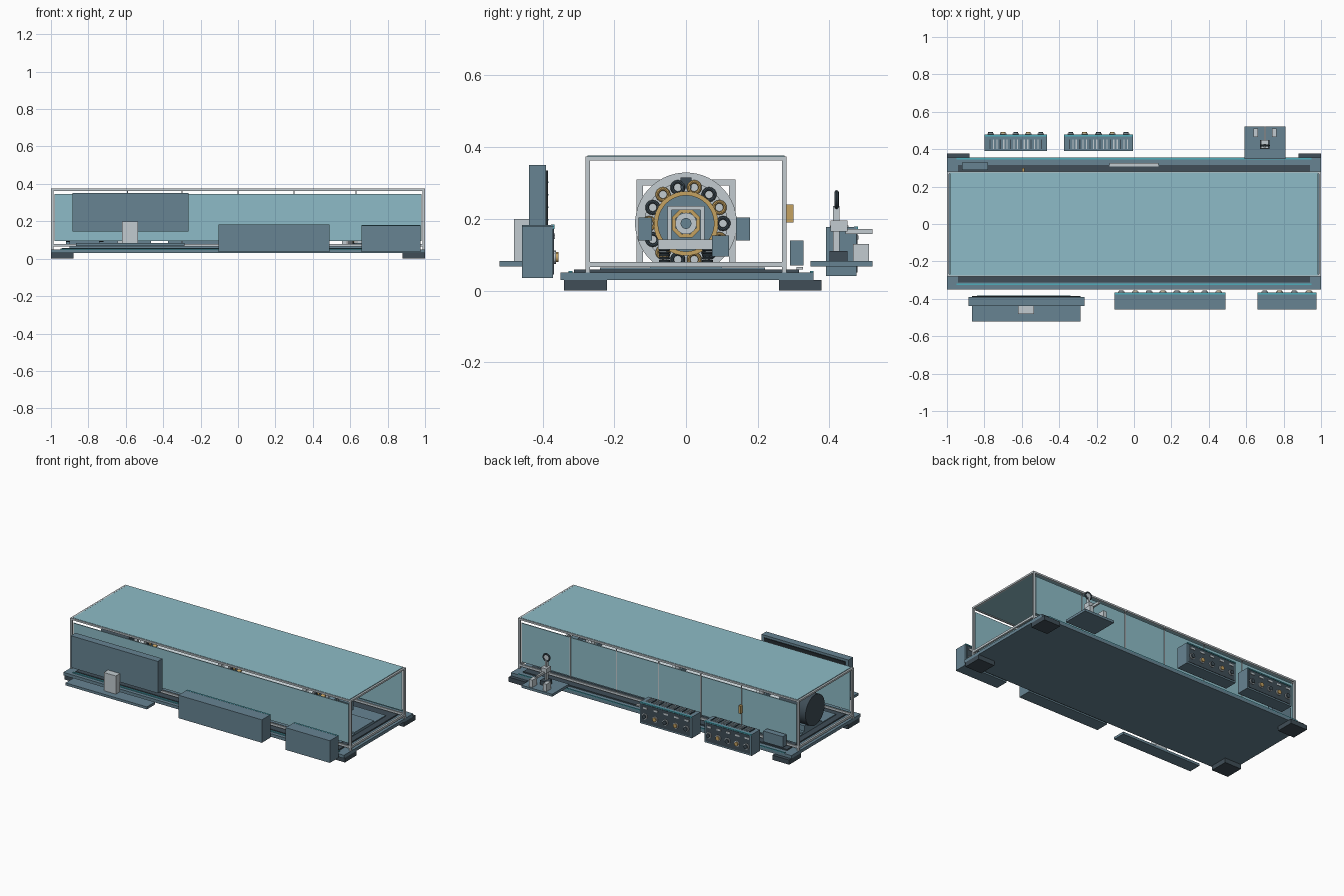
import bpy, math
from mathutils import Matrix, Vector

if "Cube" in bpy.data.objects:
    bpy.data.objects.remove(bpy.data.objects["Cube"])


def material(name, rgb):
    m = bpy.data.materials.new(name)
    m.diffuse_color = (*rgb, 1)
    m.use_nodes = True
    m.node_tree.nodes["Principled BSDF"].inputs["Base Color"].default_value = m.diffuse_color
    return m


STEEL = material("steel blue", (0.135, 0.23, 0.29))
GLASS = material("pale teal", (0.27, 0.50, 0.57))
LIGHT = material("light grey", (0.54, 0.60, 0.63))
DARK = material("dark slate", (0.05, 0.075, 0.095))
BRASS = material("brass", (0.56, 0.36, 0.12))
CYAN = material("cyan", (0.08, 0.42, 0.50))
BLACK = material("near black", (0.018, 0.025, 0.03))


def box(name, x, y, z, mat):
    """Box given by its (min, max) on each axis."""
    bpy.ops.mesh.primitive_cube_add(size=1)
    o = bpy.context.object
    o.name = name
    r = (x, y, z)
    o.data.transform(Matrix.Translation([(a + b) / 2 for a, b in r])
                     @ Matrix.Diagonal([b - a for a, b in r] + [1]))
    o.data.materials.append(mat)
    return o


def turn(o, name, axis, pos, mat):
    o.name = name
    q = Vector((0, 0, 1)).rotation_difference(Vector(axis))
    o.data.transform(Matrix.Translation(pos) @ q.to_matrix().to_4x4())
    o.data.materials.append(mat)
    bpy.ops.object.shade_smooth_by_angle()
    return o


def cyl(name, pos, r, depth, axis, mat, n=32):
    bpy.ops.mesh.primitive_cylinder_add(vertices=n, radius=r, depth=depth)
    return turn(bpy.context.object, name, axis, pos, mat)


def torus(name, pos, r, minor, axis, mat, n=32):
    bpy.ops.mesh.primitive_torus_add(major_radius=r, minor_radius=minor,
                                     major_segments=n, minor_segments=8)
    return turn(bpy.context.object, name, axis, pos, mat)


def annulus(name, x, z, outer, inner, depth, mat, n=48):
    """Flat ring with its axis along x."""
    verts, faces = [], []
    for i in range(n):
        a = 2 * math.pi * (i + 0.5) / n
        for r, dx in ((outer, -1), (outer, 1), (inner, 1), (inner, -1)):
            verts.append((x + dx * depth / 2, r * math.cos(a), z + r * math.sin(a)))
        j = (i + 1) % n
        for k in range(4):
            l = (k + 1) % 4
            faces.append((4 * i + k, 4 * j + k, 4 * j + l, 4 * i + l))
    me = bpy.data.meshes.new(name)
    me.from_pydata(verts, [], faces)
    me.materials.append(mat)
    o = bpy.data.objects.new(name, me)
    bpy.context.collection.objects.link(o)
    return o


X, Y = (1, 0, 0), (0, 1, 0)

# Base, feet and floor
box("base", (-1, 1), (-0.35, 0.355), (0.03, 0.05), STEEL)
for sx in (-1, 1):
    for y in ((-0.34, -0.22), (0.26, 0.378)):
        box("foot", sorted((sx * 0.88, sx)), y, (0, 0.03), DARK)
box("floor_plate", (-0.94, 0.94), (-0.312, 0.315), (0.05, 0.058), DARK)
box("front_light_strip", (-0.95, 0.95), (-0.327, -0.317), (0.05, 0.055), CYAN)
box("back_light_strip", (-0.95, 0.95), (0.346, 0.355), (0.05, 0.055), CYAN)
box("machine_bed", (-0.9, 0.9), (-0.24, 0.22), (0.058, 0.064), STEEL)
box("machine_rail", (-0.9, 0.9), (-0.1, 0.1), (0.064, 0.075), STEEL)

# Enclosure frame
for s in (-1, 1):
    for e in (-1, 1):
        box("corner_post", sorted((s * 0.987, s)), sorted((e * 0.268, e * 0.28)),
            (0.05, 0.374), LIGHT)
    for z in ((0.065, 0.079), (0.363, 0.374)):
        box("long_rail", (-1, 1), sorted((s * 0.27, s * 0.28)), z, LIGHT)
        box("end_rail", sorted((s * 0.988, s)), (-0.28, 0.28), z, LIGHT)
    # Side panes, leaving gaps above and below
    box("side_pane", (-0.98, 0.98), sorted((s * 0.271, s * 0.277)), (0.095, 0.345), GLASS)
box("top_pane", (-0.985, 0.985), (-0.275, 0.275), (0.367, 0.376), GLASS)
for x in (-0.59, -0.3, 0, 0.3, 0.63):
    box("pane_mullion", (x - 0.003, x + 0.003), (0.276, 0.28), (0.079, 0.365), LIGHT)

# Inner machine: coil ring stations along a shaft
CZ = 0.187
cyl("shaft", (-0.1, 0, CZ), 0.03, 1.5, X, LIGHT)
for x in (-0.6, 0, 0.6):
    annulus("station_ring", x, CZ, 0.142, 0.115, 0.03, LIGHT)
    annulus("coil_backing", x, CZ, 0.118, 0.085, 0.016, LIGHT)
    annulus("brass_ring", x + 0.012, CZ, 0.09, 0.078, 0.03, BRASS)
    cyl("rotor_disc", (x, 0, CZ), 0.08, 0.03, X, STEEL)
    annulus("brass_collar", x + 0.025, CZ, 0.043, 0.032, 0.03, BRASS, 8)
    for i in range(14):
        a = 2 * math.pi * i / 14
        p = (x + 0.018, 0.103 * math.cos(a), CZ + 0.103 * math.sin(a))
        torus("coil", p, 0.016, 0.005, X, BRASS if i % 2 else DARK, 14)
    # Gantry around each ring
    for s in (-1, 1):
        box("gantry_post", (x - 0.045, x - 0.02), sorted((s * 0.12, s * 0.138)),
            (0.075, 0.31), LIGHT)
    box("gantry_beam", (x - 0.045, x - 0.02), (-0.138, 0.138), (0.293, 0.31), LIGHT)
    box("gantry_cap", (x - 0.03, x + 0.02), (-0.015, 0.015), (0.285, 0.315), DARK)

# Test mass end of the machine
for s in (-1, 1):
    box("hub_frame_side", (0.66, 0.68), sorted((s * 0.04, s * 0.052)), (0.14, 0.235), LIGHT)
    for i in range(5):
        torus("spring_coil", (0.69, s * 0.06, 0.082 + i * 0.008), 0.013, 0.0035,
              (0, 0, 1), DARK, 14)
box("hub_frame_top", (0.66, 0.68), (-0.052, 0.052), (0.225, 0.235), LIGHT)
box("spring_beam", (0.65, 0.73), (-0.078, 0.073), (0.115, 0.142), LIGHT)
cyl("hub_cap", (0.67, 0, CZ), 0.015, 0.05, X, STEEL)
box("left_actuator", (0.6, 0.68), (-0.132, -0.095), (0.14, 0.203), STEEL)
box("right_actuator", (0.6, 0.68), (0.14, 0.178), (0.14, 0.203), STEEL)
box("valve_block", (0.66, 0.74), (0.073, 0.12), (0.095, 0.153), STEEL)

# Drive motor at the far end
cyl("motor", (-0.82, 0, CZ), 0.098, 0.2, X, DARK)
box("motor_cradle", (-0.9, -0.74), (-0.08, 0.08), (0.07, 0.11), STEEL)

# Parts on the rear ledge
box("junction_box", (-0.92, -0.78), (0.29, 0.328), (0.07, 0.14), STEEL)
box("brass_tag", (-0.6, -0.585), (0.28, 0.3), (0.19, 0.24), BRASS)
box("rear_bracket", (-0.13, 0.13), (0.308, 0.326), (0.058, 0.066), LIGHT)

# Display with stand and shelf
box("display_body", (-0.885, -0.265), (-0.438, -0.39), (0.145, 0.35), STEEL)
box("display_screen", (-0.865, -0.285), (-0.391, -0.385), (0.165, 0.335), BLACK)
for i in range(4):
    z = 0.195 + i * 0.035
    box("display_trace", (-0.84, -0.4 + 0.02 * i), (-0.386, -0.383), (z, z + 0.004), CYAN)
box("display_stand", (-0.62, -0.535), (-0.48, -0.437), (0.083, 0.2), LIGHT)
box("display_shelf", (-0.865, -0.285), (-0.52, -0.437), (0.067, 0.083), STEEL)


def console(x0, x1, y0, y1, z0, z1, knobs, vents):
    """Control cabinet whose dials face the back."""
    box("console_body", (x0, x1), (y0, y1), (z0, z1), STEEL)
    box("console_face", (x0 + 0.01, x1 - 0.01), (y1, y1 + 0.003), (z0 + 0.01, z1 - 0.008), DARK)
    box("console_light_bar", (x0, x1), (y1 - 0.006, y1 + 0.004), (z1 - 0.006, z1 + 0.001), CYAN)
    step = (x1 - x0) / knobs
    for i in range(knobs):
        x = x0 + step * (i + 0.5)
        zk = z0 + 0.4 * (z1 - z0)
        cyl("dial_rim", (x, y1 + 0.005, zk), 0.018, 0.008, Y, LIGHT, 20)
        cyl("dial", (x, y1 + 0.009, zk), 0.013, 0.014, Y, BRASS if i % 2 else DARK, 20)
        box("dial_label", (x - 0.018, x + 0.012), (y1 + 0.002, y1 + 0.006),
            (z1 - 0.035, z1 - 0.024), LIGHT)
    for i in range(vents):
        x = x0 + 0.03 + (x1 - x0 - 0.06) * i / (vents - 1)
        box("vent_slat", (x - 0.003, x + 0.003), (y0 + 0.012, y1 - 0.022),
            (z1, z1 + 0.005), LIGHT if i % 3 else DARK)


console(-0.105, 0.49, -0.457, -0.371, 0.035, 0.183, 8, 0)
console(0.66, 0.975, -0.457, -0.371, 0.035, 0.178, 4, 0)
console(-0.8, -0.465, 0.39, 0.475, 0.04, 0.177, 5, 16)
console(-0.375, -0.005, 0.39, 0.475, 0.04, 0.177, 5, 18)

# Rear alignment stage with a ring on a column
box("stage_plate", (0.59, 0.81), (0.347, 0.52), (0.067, 0.083), STEEL)
box("stage_block", (0.675, 0.725), (0.4, 0.45), (0.083, 0.11), DARK)
box("stage_column", (0.693, 0.707), (0.41, 0.428), (0.1, 0.235), LIGHT)
box("stage_carriage", (0.68, 0.72), (0.403, 0.45), (0.165, 0.195), LIGHT)
box("stage_arm", (0.694, 0.706), (0.445, 0.52), (0.157, 0.172), LIGHT)
torus("stage_ring", (0.7, 0.42, 0.253), 0.021, 0.006, Y, DARK)
cyl("stage_lens", (0.7, 0.42, 0.253), 0.018, 0.005, Y, LIGHT)
for x in (0.65, 0.75):
    box("stage_clamp", (x - 0.012, x + 0.012), (0.465, 0.51), (0.083, 0.13), LIGHT)
